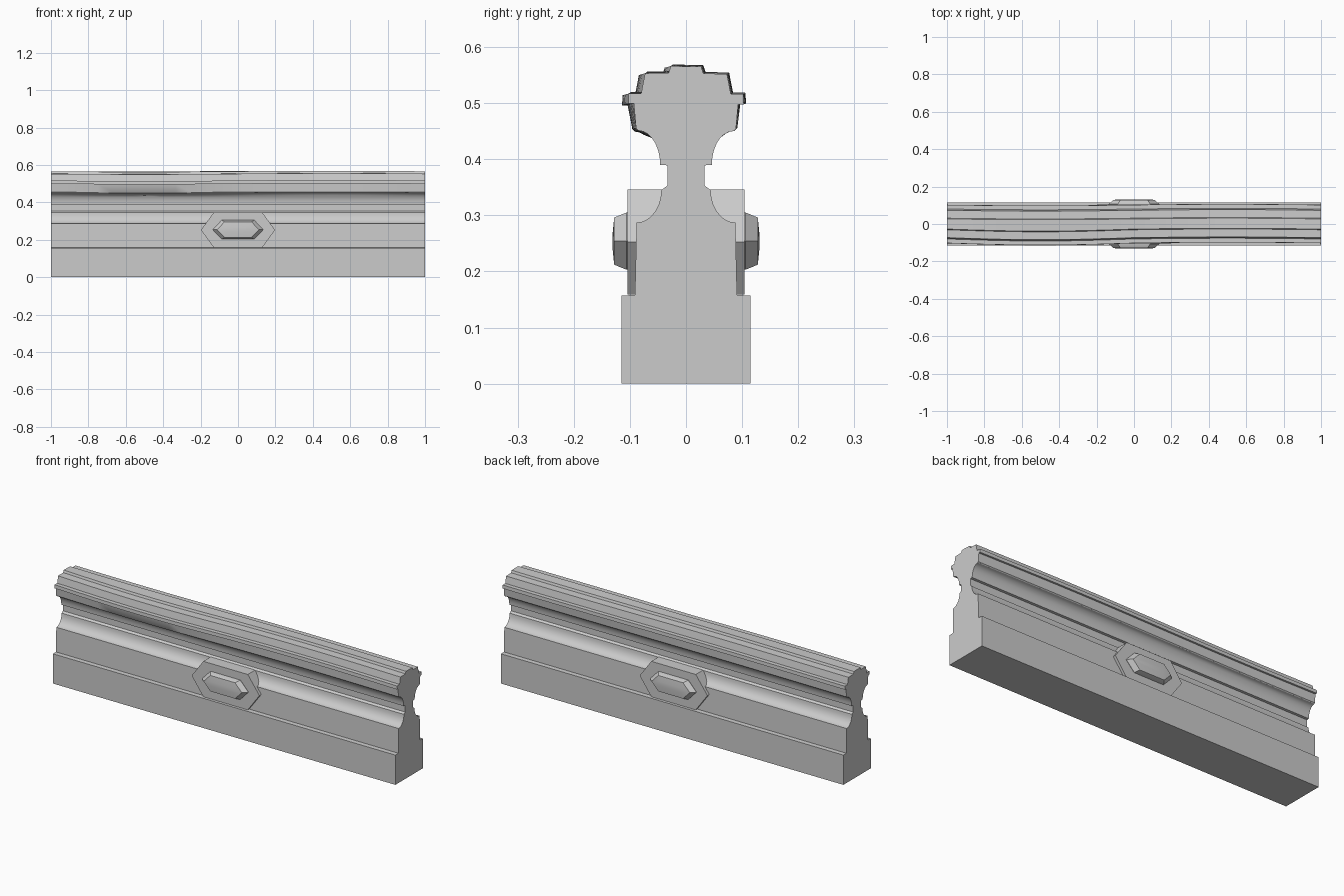
import bpy, bmesh
from math import sin, cos, pi, radians

if "Cube" in bpy.data.objects:
    bpy.data.objects.remove(bpy.data.objects["Cube"])


def loft(name, rings, smooth=35):
    """Skin a list of equal-length closed rings and cap both ends."""
    bm = bmesh.new()
    vs = [[bm.verts.new(p) for p in ring] for ring in rings]
    n = len(vs[0])
    for a, b in zip(vs, vs[1:]):
        for i in range(n):
            j = (i + 1) % n
            bm.faces.new((a[i], a[j], b[j], b[i]))
    bm.faces.new(vs[0])
    bm.faces.new(vs[-1])
    bmesh.ops.recalc_face_normals(bm, faces=bm.faces)
    me = bpy.data.meshes.new(name)
    bm.to_mesh(me)
    bm.free()
    ob = bpy.data.objects.new(name, me)
    bpy.context.collection.objects.link(ob)
    bpy.ops.object.select_all(action='DESELECT')
    ob.select_set(True)
    bpy.context.view_layer.objects.active = ob
    bpy.ops.object.shade_smooth_by_angle(angle=radians(smooth))
    return ob


def cove(y, z, ry, rz, a0, a1, steps=7):
    """Concave quarter arc around an outer corner."""
    angs = [radians(a0 + (a1 - a0) * i / steps) for i in range(steps + 1)]
    return [(y - ry * cos(a), z + rz * sin(a)) for a in angs]


# Half of the moulded cross-section, bottom to top
half = [(0.115, 0), (0.115, 0.157), (0.091, 0.158)]
half += cove(0.088, 0.345, 0.044, 0.058, -90, 0)
half += [(0.033, 0.353), (0.033, 0.389)]
half += cove(0.085, 0.39, 0.039, 0.061, 0, 90)
half += [(0.089, 0.455), (0.093, 0.499), (0.103, 0.499), (0.102, 0.517),
         (0.080, 0.517), (0.073, 0.553), (0.031, 0.554), (0.027, 0.566)]
profile = half + [(-y, z) for y, z in reversed(half)]


def wobble(x, y, z):
    """Hand-carved waviness, only in the upper ridges."""
    if z < 0.44:
        return (x, y, z)
    s = sin(pi * x)
    w = 0.6 if z < 0.48 else 1.0
    dy = (0.011 if s < 0 and y < 0 else 0.004) * s * w
    dz = 0.003 * s * w if y < 0 else 0.0015 * sin(pi * x + 1) * w
    return (x, y + dy, z + dz)


# Long wall beam with wavy top
stations = [-1 + 2 * i / 24 for i in range(25)]
loft("wall_beam", [[wobble(x, y, z) for y, z in profile] for x in stations])


def hexagon(y, hx, fx, hz, cz):
    """Elongated hexagon in the xz plane."""
    return [(-hx, y, cz), (-fx, y, cz + hz), (fx, y, cz + hz),
            (hx, y, cz), (fx, y, cz - hz), (-fx, y, cz - hz)]


# Hexagonal plate through the wall
loft("hexagon_plate", [hexagon(y, 0.198, 0.13, 0.0935, 0.2525)
                       for y in (-0.104, 0.104)], 20)

# Raised boss on both faces
for side, name in ((-1, "front_boss"), (1, "back_boss")):
    levels = [(0.09, 0.135, 0.087, 0.051), (0.106, 0.135, 0.087, 0.051),
              (0.128, 0.112, 0.072, 0.042), (0.131, 0.095, 0.065, 0.012)]
    loft(name, [hexagon(side * y, hx, fx, hz, 0.254) for y, hx, fx, hz in levels], 25)
